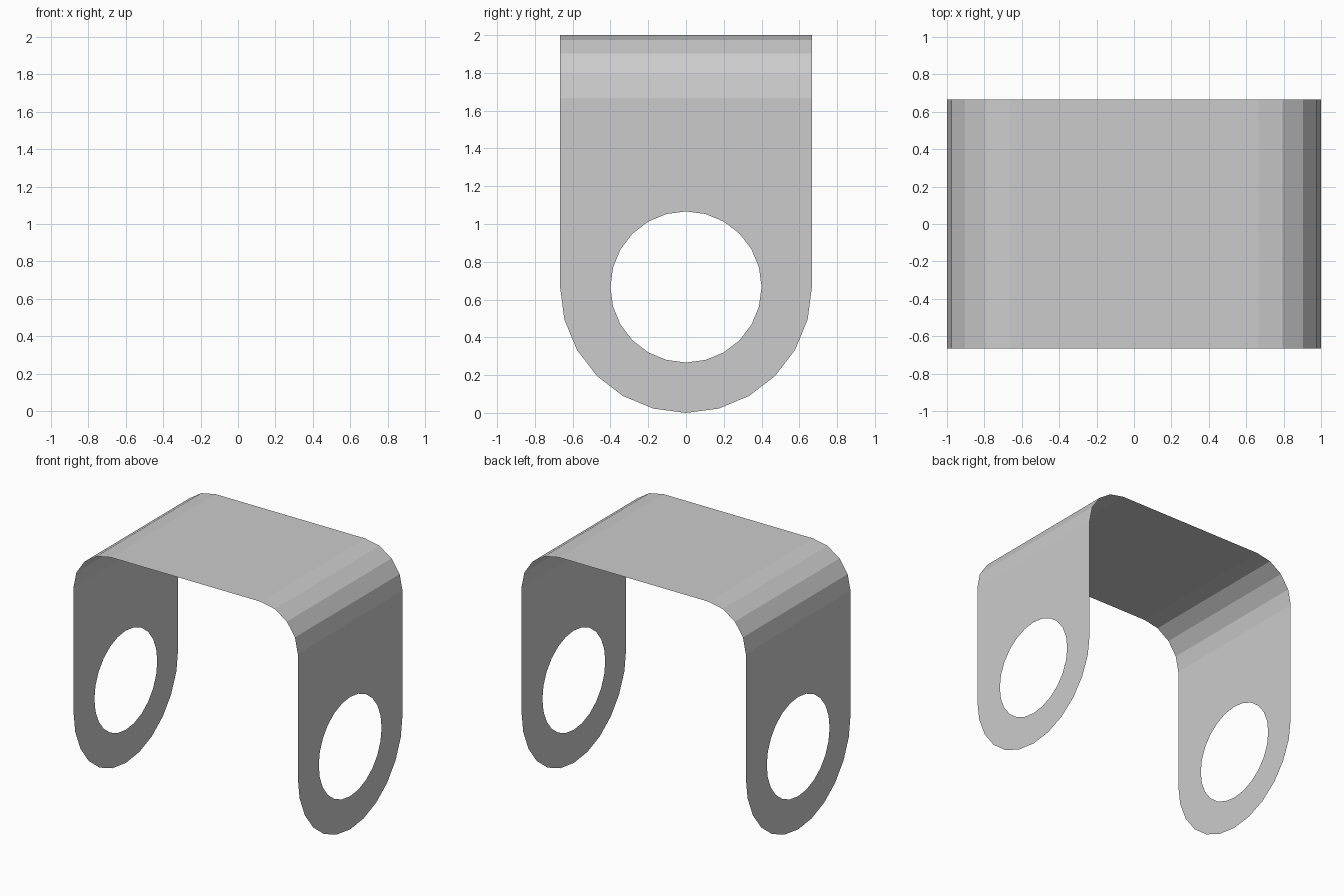
import bpy, bmesh
from math import sin, cos, pi, radians

if "Cube" in bpy.data.objects:
    bpy.data.objects.remove(bpy.data.objects["Cube"])

R, HOLE, BEND, H = 2 / 3, 0.4, 1 / 3, 2.0
SIDES = 24
BEND_Z = H - BEND


def outer_point(i):
    """Leg outline point (y, z) facing hole vertex i: round foot, square top."""
    a = 2 * pi * i / SIDES
    if i > SIDES // 2:
        return R * cos(a), R + R * sin(a)
    side = 1 if i <= 6 else -1
    k = i if i <= 6 else 12 - i
    if k <= 4:
        return side * R, R + (BEND_Z - R) * k / 4
    return side * R * (6 - k) / 2, BEND_Z


bm = bmesh.new()

# Flat leg with a round hole, on x = 1
inner, outer = [], []
for i in range(SIDES):
    a = 2 * pi * i / SIDES
    inner.append(bm.verts.new((1, HOLE * cos(a), R + HOLE * sin(a))))
    outer.append(bm.verts.new((1, *outer_point(i))))
for i in range(SIDES):
    j = (i + 1) % SIDES
    bm.faces.new((inner[i], outer[i], outer[j], inner[j]))

# Rounded bend and half of the top sheet
profile = [(1 - BEND + BEND * cos(radians(22.5 * k)),
            BEND_Z + BEND * sin(radians(22.5 * k))) for k in range(5)]
profile.append((0, H))
rows = [[bm.verts.new((x, R * c / 2, z)) for c in range(-2, 3)] for x, z in profile]
for lo, hi in zip(rows, rows[1:]):
    for c in range(4):
        bm.faces.new((lo[c], lo[c + 1], hi[c + 1], hi[c]))

bmesh.ops.remove_doubles(bm, verts=bm.verts, dist=1e-4)
mesh = bpy.data.meshes.new("bent_bracket")
bm.to_mesh(mesh)
bm.free()

# Mirrored sheet bracket
bracket = bpy.data.objects.new("bent_bracket", mesh)
bpy.context.collection.objects.link(bracket)
mirror = bracket.modifiers.new("mirror", "MIRROR")
mirror.use_axis[0] = True
mirror.use_clip = True
